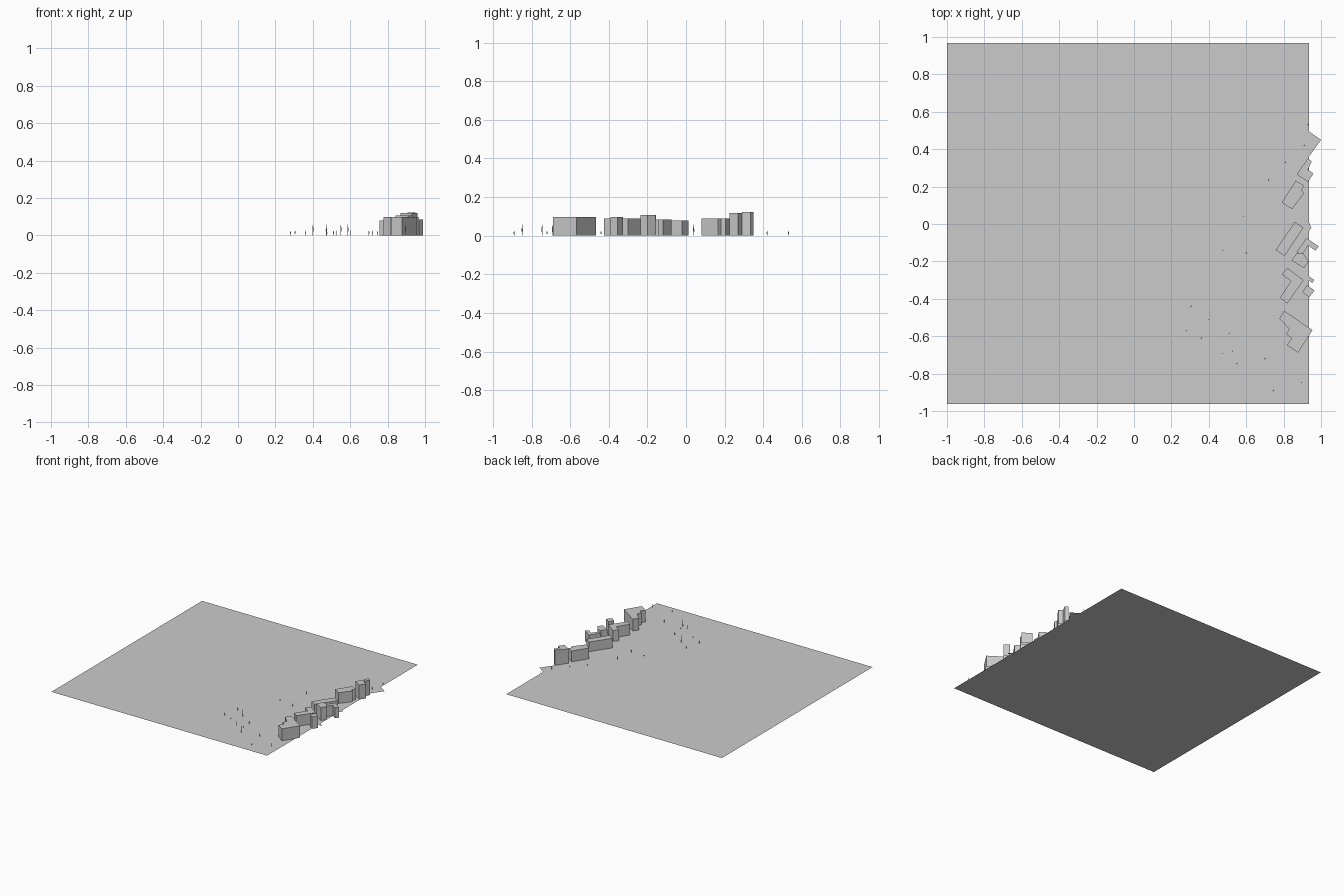
import bpy, bmesh

if "Cube" in bpy.data.objects:
    bpy.data.objects.remove(bpy.data.objects["Cube"])


def make(name, build):
    """Create an object from a function that fills a bmesh."""
    bm = bmesh.new()
    build(bm)
    me = bpy.data.meshes.new(name)
    bm.to_mesh(me)
    bm.free()
    ob = bpy.data.objects.new(name, me)
    bpy.context.collection.objects.link(ob)
    return ob


def flat(name, pts):
    """Flat polygon on the ground, facing up."""
    def build(bm):
        f = bm.faces.new([bm.verts.new((x, y, 0)) for x, y in pts])
        f.normal_update()
        if f.normal.z < 0:
            f.normal_flip()
    return make(name, build)


def block(name, pts, h):
    """Footprint raised to a flat-roofed building, open where it meets the ground."""
    def build(bm):
        lo = [bm.verts.new((x, y, 0)) for x, y in pts]
        hi = [bm.verts.new((x, y, h)) for x, y in pts]
        n = len(pts)
        for i in range(n):
            j = (i + 1) % n
            bm.faces.new((lo[i], lo[j], hi[j], hi[i]))
        roof = bm.faces.new(hi)
        roof.normal_update()
        if roof.normal.z < 0:
            bmesh.ops.reverse_faces(bm, faces=bm.faces[:])
    return make(name, build)


def tree(name, x, y, h, r):
    """Slim four-sided spindle: thin stem, wider crown, pointed top."""
    def build(bm):
        rings = []
        for z, s in ((0, .4), (.3, .4), (.4, 1), (.75, .8)):
            rings.append([bm.verts.new((x + dx * r * s, y + dy * r * s, z * h))
                          for dx, dy in ((1, 0), (0, 1), (-1, 0), (0, -1))])
        tip = bm.verts.new((x, y, h))
        for i in range(4):
            j = (i + 1) % 4
            for a, b in zip(rings, rings[1:]):
                bm.faces.new((a[i], a[j], b[j], b[i]))
            bm.faces.new((rings[-1][i], rings[-1][j], tip))
    return make(name, build)


# Ground sheet and the bits of paving beyond its edge
flat("ground", [(-1, -.963), (.935, -.963), (.935, .968), (-1, .968)])
flat("paving_north", [(.935, .495), (1.0, .45), (.935, .36)])
flat("paving_middle", [(.935, .01), (.948, -.02), (.935, -.04)])
flat("paving_south", [(.935, -.28), (.963, -.298), (.955, -.315), (.935, -.302)])

# Row of buildings along the edge
block("north_block", [(.87, .265), (.93, .225), (.96, .27), (.93, .29), (.915, .33)], .118)
block("north_tower", [(.93, .35), (.95, .335), (.93, .29), (.905, .315)], .123)
block("angled_block", [(.79, .115), (.865, .232), (.91, .205), (.895, .18),
                       (.91, .165), (.845, .08)], .088)
block("long_block", [(.757, -.14), (.86, .012), (.905, -.02), (.805, -.17)], .078)
block("middle_block", [(.842, -.195), (.908, -.235), (.934, -.2), (.905, -.157), (.87, -.155)], .106)
block("middle_wing", [(.87, -.15), (.922, -.075), (.988, -.12), (.97, -.143),
                      (.932, -.115), (.897, -.165)], .085)
block("bent_block", [(.78, -.395), (.84, -.305), (.79, -.27), (.82, -.235),
                     (.907, -.30), (.82, -.425)], .088)
block("small_block", [(.9, -.365), (.925, -.327), (.965, -.355), (.937, -.392)], .097)
block("south_block", [(.777, -.505), (.803, -.465), (.955, -.567), (.877, -.688),
                      (.818, -.648), (.843, -.61), (.812, -.59), (.83, -.562)], .097)

# Scattered trees: tall ones, then short ones
tall = [(.4, -.51), (.472, -.692), (.55, -.745), (.587, .04), (.895, -.848)]
short = [(.28, -.57), (.305, -.44), (.36, -.61), (.51, -.585), (.525, -.68),
         (.7, -.72), (.745, -.89), (.475, -.14), (.6, -.155), (.72, .235),
         (.81, .33), (.91, .42), (.93, .53)]
for i, (x, y) in enumerate(tall):
    tree(f"tall_tree_{i}", x, y, .058, .003)
for i, (x, y) in enumerate(short):
    tree(f"short_tree_{i}", x, y, .026, .0025)
